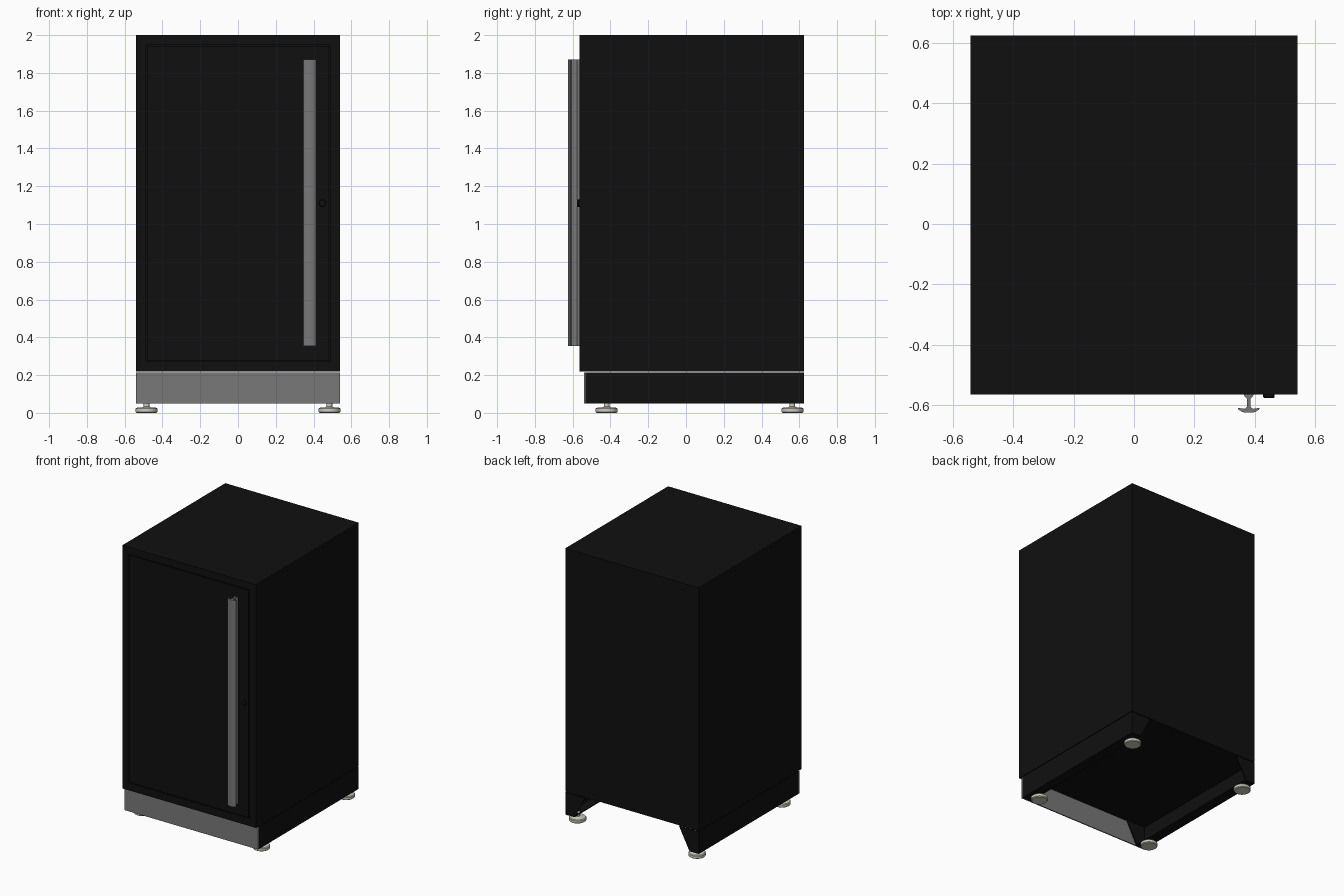
import bpy, bmesh, math
from mathutils import Matrix

cube = bpy.data.objects.get("Cube")
if cube:
    bpy.data.objects.remove(cube, do_unlink=True)


def material(name, rgb):
    m = bpy.data.materials.new(name)
    m.use_nodes = True
    m.diffuse_color = (*rgb, 1)
    m.node_tree.nodes["Principled BSDF"].inputs["Base Color"].default_value = (*rgb, 1)
    return m


black = material("black paint", (0.005, 0.005, 0.005))
grey = material("grey metal", (0.19, 0.19, 0.19))
cream = material("pale foot", (0.62, 0.61, 0.53))


def finish(name, bm, mat, smooth=False):
    bmesh.ops.recalc_face_normals(bm, faces=bm.faces)
    mesh = bpy.data.meshes.new(name)
    bm.to_mesh(mesh)
    bm.free()
    mesh.materials.append(mat)
    ob = bpy.data.objects.new(name, mesh)
    bpy.context.collection.objects.link(ob)
    if smooth:
        bpy.ops.object.select_all(action='DESELECT')
        ob.select_set(True)
        bpy.context.view_layer.objects.active = ob
        bpy.ops.object.shade_smooth_by_angle(angle=math.radians(35))
    return ob


def box(name, x, y, z, mat):
    bm = bmesh.new()
    size = [b - a for a, b in (x, y, z)]
    mid = [(a + b) / 2 for a, b in (x, y, z)]
    bmesh.ops.create_cube(bm, size=1, matrix=Matrix.Translation(mid) @ Matrix.Diagonal((*size, 1)))
    return finish(name, bm, mat)


def prism(name, points, offset, mat, smooth=False):
    bm = bmesh.new()
    face = bm.faces.new([bm.verts.new(p) for p in points])
    new = bmesh.ops.extrude_face_region(bm, geom=[face])["geom"]
    bmesh.ops.translate(bm, vec=offset, verts=[v for v in new if isinstance(v, bmesh.types.BMVert)])
    return finish(name, bm, mat, smooth)


def lathe(name, profile, matrix, mat, sides=32):
    bm = bmesh.new()
    verts = [bm.verts.new((r, 0, z)) for r, z in profile]
    edges = [bm.edges.new(pair) for pair in zip(verts, verts[1:])]
    bmesh.ops.spin(bm, geom=verts + edges, axis=(0, 0, 1), cent=(0, 0, 0),
                   angle=math.tau, steps=sides)
    bmesh.ops.remove_doubles(bm, verts=bm.verts, dist=0.0001)
    bm.transform(matrix)
    return finish(name, bm, mat, True)


W, FRONT, BACK = 0.541, -0.565, 0.625
LOW, TOP = 0.218, 2.0
FACE = FRONT + 0.008
DX, DZ0, DZ1 = 0.488, 0.272, 1.948

# Cabinet body, with a front frame around the flush door
box("cabinet_body", (-W, W), (FACE, BACK), (LOW, TOP), black)
box("frame_top", (-W, W), (FRONT, FACE), (DZ1, TOP), black)
box("frame_bottom", (-W, W), (FRONT, FACE), (LOW, DZ0), black)
for side, s in (("left", 1), ("right", -1)):
    box("frame_" + side, sorted((s * DX, s * W)), (FRONT, FACE), (DZ0, DZ1), black)
g = 0.006
box("door", (g - DX, DX - g), (FRONT, FACE), (DZ0 + g, DZ1 - g), black)

# Handle: a bar with a curved grip, a thin web and a flared foot
half = [(0.016, FRONT), (0.014, -0.571), (0.006, -0.578), (0.006, -0.606),
        (0.014, -0.612), (0.036, -0.609), (0.034, -0.615), (0.02, -0.623), (0.008, -0.625)]
outline = half + [(-x, y) for x, y in reversed(half)]
prism("door_handle", [(0.38 + x, y, 0.355) for x, y in outline], (0, 0, 1.515), grey, True)

# Lock
lathe("door_lock", [(0, 0), (0.019, 0), (0.019, 0.008), (0.016, 0.012), (0, 0.012)],
      Matrix.Translation((0.447, FRONT, 1.11)) @ Matrix.Rotation(math.pi / 2, 4, 'X'), black)

# Base: front plinth, side channels and sloped corner gussets, open at the back
B0, B1, BF, T = 0.05, 0.213, -0.54, 0.008
box("plinth_front", (-W, W), (BF, BF + T), (B0, B1), grey)
foot = [(0, 0), (0.052, 0), (0.058, 0.005), (0.058, 0.022), (0.053, 0.027),
        (0.022, 0.029), (0.015, 0.034), (0.015, 0.06), (0, 0.06)]
for side, s in (("left", 1), ("right", -1)):
    box("base_side_" + side, sorted((s * W, s * (W - T))), (BF + T, BACK), (B0, B1), black)
    box("base_flange_" + side, sorted((s * W, s * (W - 0.075))), (BF + T, BACK),
        (B0, B0 + T), black)
    for end, y in (("front", BF + T), ("back", BACK - T)):
        prism("gusset_%s_%s" % (end, side),
              [(s * W, y, B0), (s * (W - 0.075), y, B0), (s * (W - 0.16), y, B1), (s * W, y, B1)],
              (0, T, 0), black)
    # Levelling feet
    for end, y in (("front", -0.42), ("back", 0.563)):
        lathe("foot_%s_%s" % (end, side), foot, Matrix.Translation((s * 0.484, y, 0)), cream)
